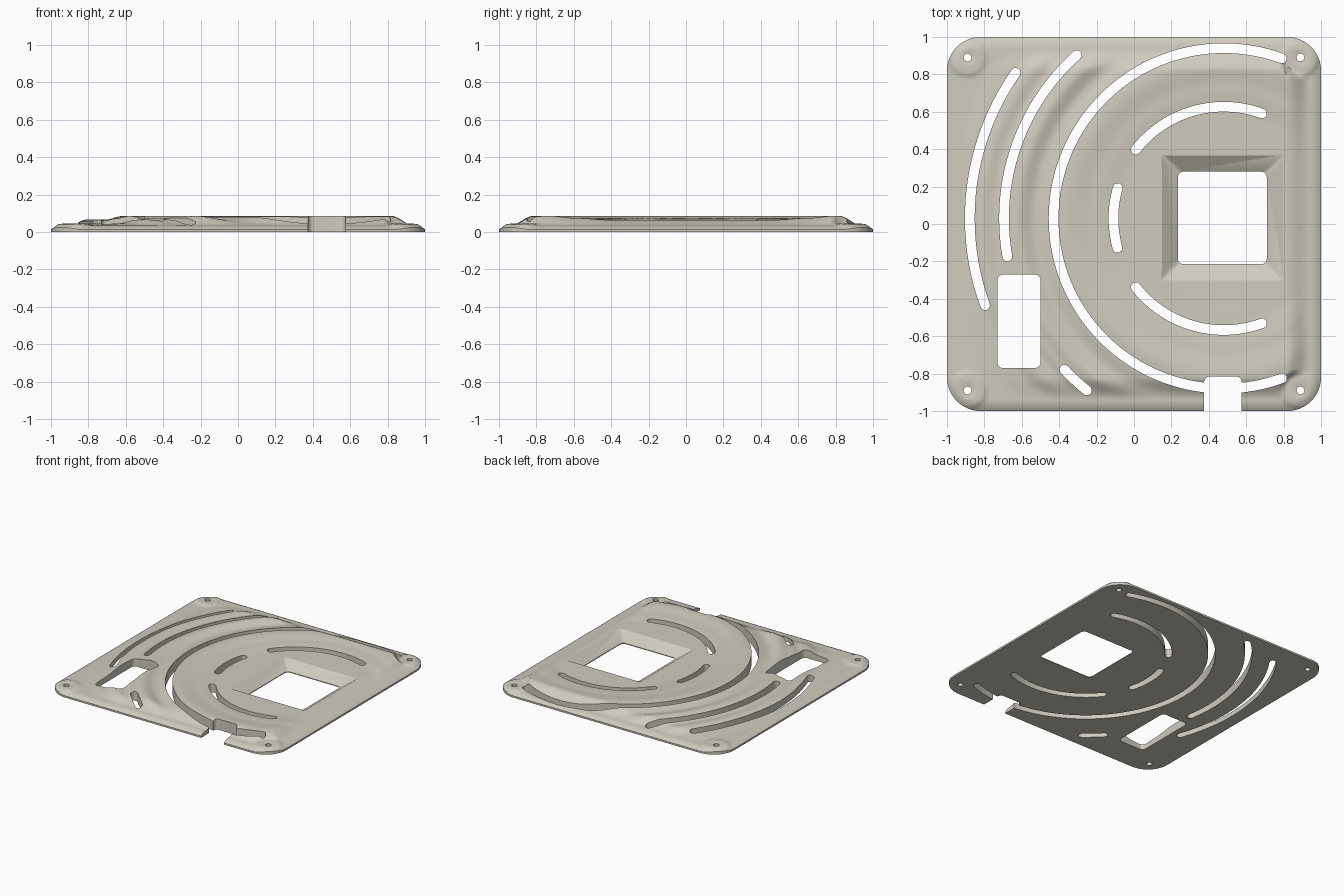
import bpy, bmesh
from math import cos, sin, pi, radians, hypot

if "Cube" in bpy.data.objects:
    bpy.data.objects.remove(bpy.data.objects["Cube"])

CX, CY = 0.48, 0.03      # centre of the ripples and curved vents
BOSS = 0.89              # screw boss offset
CORNER = 0.18

# Ripple height by radius from the centre
PROFILE = [(0, 0.062), (0.55, 0.064), (0.7, 0.074), (0.84, 0.086), (0.92, 0.08),
           (1.01, 0.064), (1.1, 0.085), (1.17, 0.072), (1.23, 0.06),
           (1.29, 0.066), (1.38, 0.045), (1.5, 0.036), (3, 0.036)]


def smooth(a, b, v):
    t = min(1, max(0, (v - a) / (b - a)))
    return t * t * (3 - 2 * t)


def ripple(r):
    for (r0, h0), (r1, h1) in zip(PROFILE, PROFILE[1:]):
        if r <= r1:
            return h0 + (h1 - h0) * smooth(r0, r1, r)
    return PROFILE[-1][1]


def height(x, y):
    # Rippled middle fading to a low rim
    edge = 1 - max(abs(x), abs(y))
    rim = 0.034
    z = rim + (ripple(hypot(x - CX, y - CY)) - rim) * smooth(0.06, 0.18, edge)
    # Raised corner bosses, each with a shallow screw seat
    d = hypot(abs(x) - BOSS, abs(y) - BOSS)
    z += (0.044 - z) * (1 - smooth(0.08, 0.115, d))
    z -= 0.004 * (1 - smooth(0.03, 0.045, d))
    # Rounded outer lip
    k = 1 - CORNER
    qx, qy = abs(x) - k, abs(y) - k
    inset = CORNER - hypot(max(qx, 0), max(qy, 0)) - min(max(qx, qy), 0)
    return z - 0.02 * max(0, 1 - inset / 0.06) ** 2


def rounded_rect(x0, x1, y0, y1, r, n=6):
    pts = []
    corners = [(x1 - r, y1 - r), (x0 + r, y1 - r), (x0 + r, y0 + r), (x1 - r, y0 + r)]
    for q, (cx, cy) in enumerate(corners):
        for i in range(n + 1):
            a = (q + i / n) * pi / 2
            pts.append((cx + r * cos(a), cy + r * sin(a)))
    return pts


def circle(cx, cy, r, n=20):
    return [(cx + r * cos(2 * pi * i / n), cy + r * sin(2 * pi * i / n)) for i in range(n)]


def arc_slot(r, start, end, w=0.026):
    # Curved slot with round ends
    a, b = radians(start), radians(end)
    n = max(8, int((end - start) / 2.5))
    steps = [a + (b - a) * i / n for i in range(n + 1)]
    pts = [(CX + (r + w) * cos(t), CY + (r + w) * sin(t)) for t in steps]
    for i in range(1, 6):
        t = b + pi * i / 6
        pts.append((CX + r * cos(b) + w * cos(t), CY + r * sin(b) + w * sin(t)))
    pts += [(CX + (r - w) * cos(t), CY + (r - w) * sin(t)) for t in reversed(steps)]
    for i in range(1, 6):
        t = a + pi + pi * i / 6
        pts.append((CX + r * cos(a) + w * cos(t), CY + r * sin(a) + w * sin(t)))
    return pts


def loft(bm, lower, upper, z0, z1):
    # Solid between two matching outlines
    lo = [bm.verts.new((x, y, z0)) for x, y in lower]
    hi = [bm.verts.new((x, y, z1)) for x, y in upper]
    bm.faces.new(lo[::-1])
    bm.faces.new(hi)
    for i in range(len(lo)):
        j = (i + 1) % len(lo)
        bm.faces.new((lo[i], lo[j], hi[j], hi[i]))


def make_object(name, bm):
    bmesh.ops.recalc_face_normals(bm, faces=bm.faces[:])
    mesh = bpy.data.meshes.new(name)
    bm.to_mesh(mesh)
    bm.free()
    obj = bpy.data.objects.new(name, mesh)
    bpy.context.collection.objects.link(obj)
    return obj


def prisms(name, outlines, z0=-0.1, z1=0.2):
    bm = bmesh.new()
    for o in outlines:
        loft(bm, o, o, z0, z1)
    return make_object(name, bm)


def combine(target, tool, operation):
    tool.hide_render = True
    mod = target.modifiers.new(operation, "BOOLEAN")
    mod.operation, mod.solver, mod.object = operation, "EXACT", tool
    bpy.context.view_layer.objects.active = target
    bpy.ops.object.modifier_apply(modifier=mod.name)
    bpy.data.objects.remove(tool)


# Sculpted cover block
bm = bmesh.new()
bmesh.ops.create_grid(bm, x_segments=170, y_segments=170, size=1.03)
for v in bm.verts:
    v.co.z = height(v.co.x, v.co.y)
border = [e for e in bm.edges if e.is_boundary]
ext = bmesh.ops.extrude_edge_only(bm, edges=border)["geom"]
for v in ext:
    if isinstance(v, bmesh.types.BMVert):
        v.co.z = -0.05
bmesh.ops.holes_fill(bm, edges=[e for e in bm.edges if e.is_boundary], sides=0)
cover = make_object("cover_plate", bm)

# Rounded outline and flat underside
combine(cover, prisms("outline", [rounded_rect(-1, 1, -1, 1, CORNER, 12)], 0, 0.3), "INTERSECT")

# Vents, windows and screw holes
slots = [(0.91, 70, 290), (0.597, 70, 142), (0.59, 164, 195.5), (0.597, 218, 290),
         (1.175, 132, 190), (1.175, 223.5, 231.5), (1.358, 145, 200)]
outlines = [arc_slot(*s) for s in slots]
outlines.append(rounded_rect(-0.73, -0.5, -0.77, -0.27, 0.03))
outlines.append(rounded_rect(0.235, 0.71, -0.215, 0.28, 0.03))
outlines += [circle(sx * BOSS, sy * BOSS, 0.021) for sx in (-1, 1) for sy in (-1, 1)]
combine(cover, prisms("vent_cutter", outlines), "DIFFERENCE")

# Sloped window pocket and front notch
bm = bmesh.new()
g = 0.15
loft(bm, rounded_rect(0.235, 0.71, -0.215, 0.28, 0.005, 2),
     rounded_rect(0.235 - g, 0.71 + g, -0.215 - g, 0.28 + g, 0.005, 2), 0.006, 0.106)
notch = rounded_rect(0.375, 0.575, -1.2, -0.815, 0.03)
loft(bm, notch, notch, -0.1, 0.2)
combine(cover, make_object("pocket_cutter", bm), "DIFFERENCE")

# Finish
mat = bpy.data.materials.new("warm_grey_plastic")
mat.use_nodes = True
colour = (0.63, 0.60, 0.52, 1)
mat.diffuse_color = colour
mat.node_tree.nodes["Principled BSDF"].inputs["Base Color"].default_value = colour
cover.data.materials.clear()
cover.data.materials.append(mat)
bpy.ops.object.select_all(action="DESELECT")
cover.select_set(True)
bpy.context.view_layer.objects.active = cover
bpy.ops.object.shade_smooth_by_angle(angle=radians(30))
